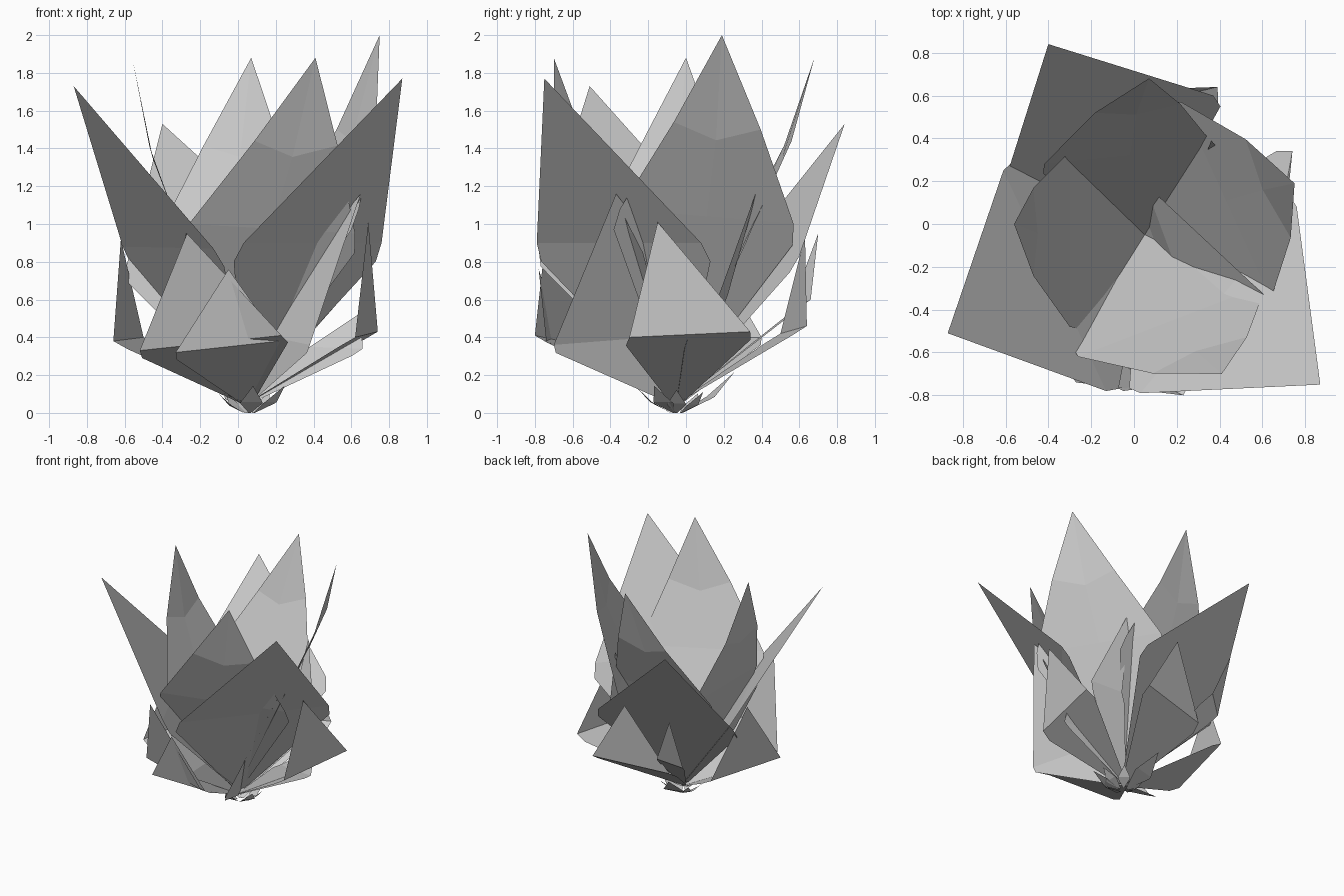
import bpy, math, random
from mathutils import Vector as V

if "Cube" in bpy.data.objects:
    bpy.data.objects.remove(bpy.data.objects["Cube"])

random.seed(4)


def leaf(name, base, tip, left, right, bulge=0.0):
    """Flat pointed leaf: narrow foot, broad shoulders, folded midrib."""
    base, tip, left, right = V(base), V(tip), V(left), V(right)
    mid = (left + right) / 2
    side = (left - right).normalized()
    foot = min(0.03, (left - right).length * 0.05)
    out = V((mid.x - base.x, mid.y - base.y, 0)).normalized() * bulge

    def row(s, sgn):
        low = base + (s - base) * 0.88 + (s - mid) * 0.15
        return [base + side * foot * sgn, low, s, s.lerp(tip, 0.5) + out]

    centre = [base, base.lerp(mid, 0.88), mid, mid.lerp(tip, 0.42) + out]
    verts = row(left, 1) + centre + row(right, -1) + [tip]
    faces = []
    for a in (0, 4):
        for i in range(3):
            faces.append((a + i, a + i + 1, a + i + 5, a + i + 4))
        faces.append((a + 3, 12, a + 7))
    mesh = bpy.data.meshes.new(name)
    mesh.from_pydata([v[:] for v in verts], [], faces)
    mesh.update()
    bpy.context.collection.objects.link(bpy.data.objects.new(name, mesh))


# each leaf: tip, one shoulder, other shoulder
inner = [
    ((.75, .19, 2.0), (.22, .57, 1.0), (.64, -.35, 1.08)),
    ((.41, -.70, 1.88), (-.26, -.62, 1.0), (.62, -.28, .95)),
    ((.07, .68, 1.88), (.38, .36, 1.0), (-.42, .28, .95)),
    ((-.56, 0, 1.88), (-.30, .34, .95), (-.30, -.48, .95)),
]
outer = [
    ((-.87, -.51, 1.73), (-.13, -.78, .87), (-.61, .25, .88)),
    ((.87, -.75, 1.77), (.03, -.79, .9), (.76, .08, .9)),
    ((-.40, .84, 1.53), (.37, .60, .83), (-.59, .24, .78)),
]
lower = [
    ((.36, .39, 1.22), (.30, .22, .62), (.56, .18, .64)),
    ((.65, -.37, 1.16), (.05, .19, .43), (.38, -.70, .36)),
    ((.69, -.15, 1.01), (.74, .34, .43), (.62, -.30, .40)),
    ((-.27, -.74, .95), (-.52, -.43, .33), (.23, -.80, .41)),
    ((-.05, -.78, .76), (.22, -.74, .38), (-.33, -.63, .32)),
    ((-.62, .10, .92), (-.66, -.27, .38), (-.50, .40, .40)),
    ((.11, .63, .94), (.39, .64, .46), (-.20, .50, .42)),
    ((-.34, .70, .95), (-.20, .66, .60), (-.35, .54, .52)),
]
small = [
    ((.65, .06, .53), (.66, -.01, .34), (.38, 0, .35)),
    ((-.24, -.58, .74), (-.06, -.55, .36), (-.05, -.30, .38)),
]
for group, rows, z, bulge in (("inner_leaf", inner, .12, .04), ("outer_leaf", outer, .08, 0),
                              ("lower_leaf", lower, .05, 0), ("small_leaf", small, .05, 0)):
    for i, (t, l, r) in enumerate(rows):
        leaf(f"{group}_{i + 1}", (.05, -.05, z), t, l, r, bulge)

# tiny leaves around the root
for i in range(7):
    a = i * 2.4
    d, s = V((math.cos(a), math.sin(a), 0)), V((-math.sin(a), math.cos(a), 0))
    b = V((.06, -.05, 0)) + d * .03
    n = random.uniform(.12, .3)
    tip = b + d * n + V((0, 0, n * .75))
    m = b + d * n * .55 + V((0, 0, n * .3))
    leaf(f"root_leaf_{i + 1}", b, tip, m + s * n * .3, m - s * n * .3)
